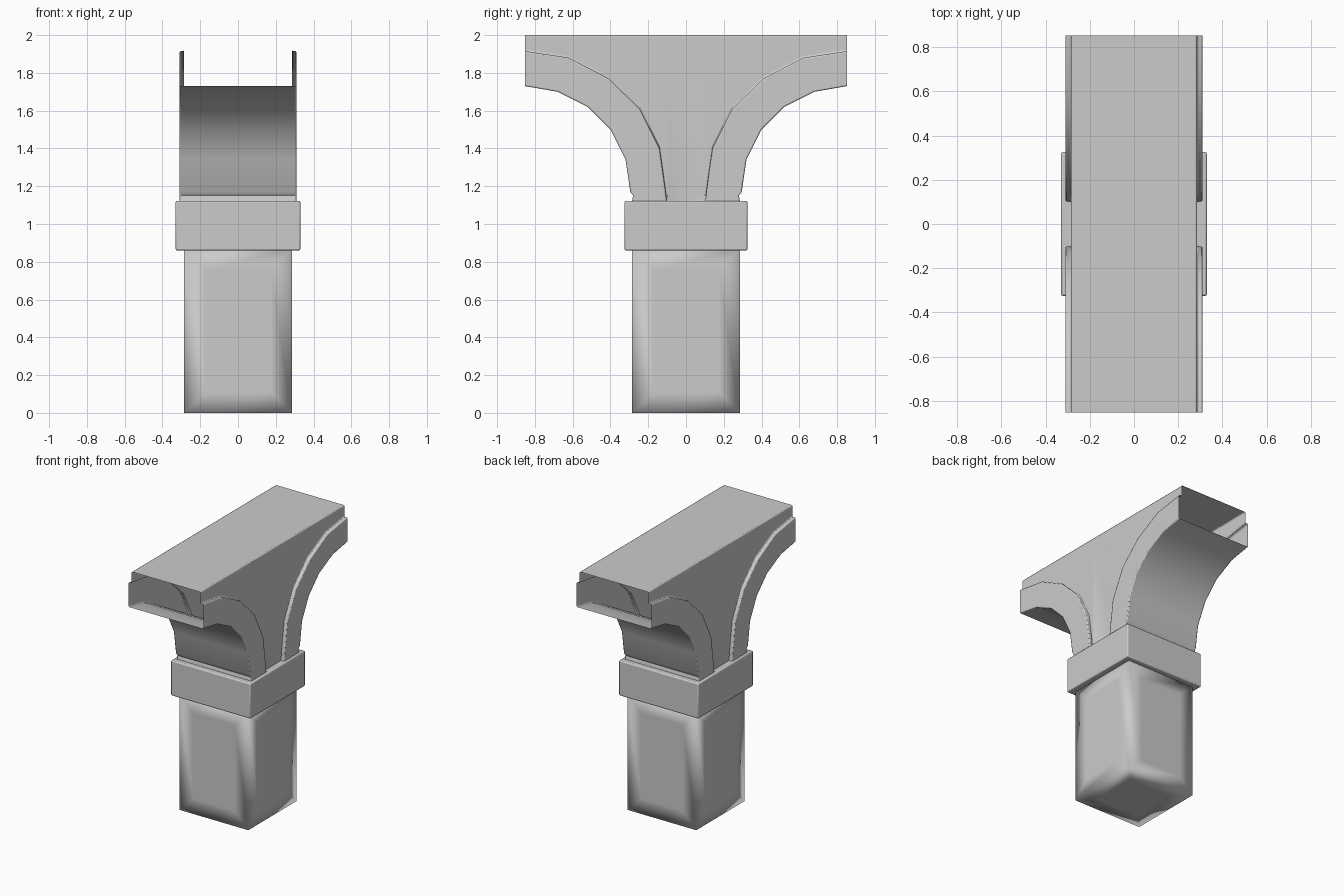
import bpy, bmesh

if "Cube" in bpy.data.objects:
    bpy.data.objects.remove(bpy.data.objects["Cube"])

CORE_X, BAND_X, TOP_Z = 0.285, 0.31, 2.0
# (y, z) curves of one bracket arm: underside and upper edge of the raised band
OUTER = [(0.29, 1.10), (0.28, 1.15), (0.295, 1.17), (0.32, 1.34), (0.40, 1.50),
         (0.52, 1.62), (0.68, 1.70), (0.852, 1.73)]
INNER = [(0.10, 1.10), (0.106, 1.15), (0.109, 1.18), (0.14, 1.40), (0.245, 1.61),
         (0.41, 1.77), (0.62, 1.88), (0.852, 1.915)]


def finish(bm, name, bevel=0.0, smooth_angle=None):
    bmesh.ops.remove_doubles(bm, verts=bm.verts, dist=1e-5)
    bmesh.ops.recalc_face_normals(bm, faces=bm.faces)
    for f in bm.faces:
        f.smooth = True
    mesh = bpy.data.meshes.new(name)
    bm.to_mesh(mesh)
    bm.free()
    obj = bpy.data.objects.new(name, mesh)
    bpy.context.collection.objects.link(obj)
    if bevel:
        mod = obj.modifiers.new("edge_bevel", 'BEVEL')
        mod.width = bevel
        mod.segments = 2
        mod.limit_method = 'ANGLE'
        mod.angle_limit = 0.9
    if smooth_angle:
        bpy.ops.object.select_all(action='DESELECT')
        obj.select_set(True)
        bpy.context.view_layer.objects.active = obj
        bpy.ops.object.shade_smooth_by_angle(angle=smooth_angle)
    return obj


def box(x, y, z0, z1):
    bm = bmesh.new()
    bmesh.ops.create_cube(bm, size=1)
    for v in bm.verts:
        v.co = (v.co.x * 2 * x, v.co.y * 2 * y, z0 if v.co.z < 0 else z1)
    return bm


# Square post: flush inset panels give the soft shading towards the edges
bm = box(CORE_X, CORE_X, 0.0, 0.87)
bmesh.ops.inset_individual(bm, faces=bm.faces[:], thickness=0.16)
finish(bm, "post_shaft")

# Collar block
finish(box(0.33, 0.325, 0.86, 1.123), "collar", 0.008, 0.6)

# Bracket: hollow shell with open ends, mirrored arms and raised side bands
bm = bmesh.new()


def quad(*pts):
    bm.faces.new([bm.verts.new(p) for p in pts])


for e in (-1, 1):
    for (o0, o1, i0, i1) in zip(OUTER, OUTER[1:], INNER, INNER[1:]):
        o0, o1, i0, i1 = [(e * y, z) for y, z in (o0, o1, i0, i1)]
        # curved underside and flat top
        quad((-BAND_X, *o0), (BAND_X, *o0), (BAND_X, *o1), (-BAND_X, *o1))
        quad((-CORE_X, i0[0], TOP_Z), (CORE_X, i0[0], TOP_Z),
             (CORE_X, i1[0], TOP_Z), (-CORE_X, i1[0], TOP_Z))
        for s in (-1, 1):
            b, c = s * BAND_X, s * CORE_X
            # raised band, its ledge, and the web above it
            quad((b, *o0), (b, *o1), (b, *i1), (b, *i0))
            quad((b, *i0), (b, *i1), (c, *i1), (c, *i0))
            quad((c, *i0), (c, *i1), (c, i1[0], TOP_Z), (c, i0[0], TOP_Z))
# centre of the web and of the top
y, z = INNER[0]
quad((-CORE_X, -y, TOP_Z), (CORE_X, -y, TOP_Z), (CORE_X, y, TOP_Z), (-CORE_X, y, TOP_Z))
for s in (-1, 1):
    c = s * CORE_X
    quad((c, -y, z), (c, y, z), (c, y, TOP_Z), (c, -y, TOP_Z))
finish(bm, "bracket_shell", 0.007, 0.7)
